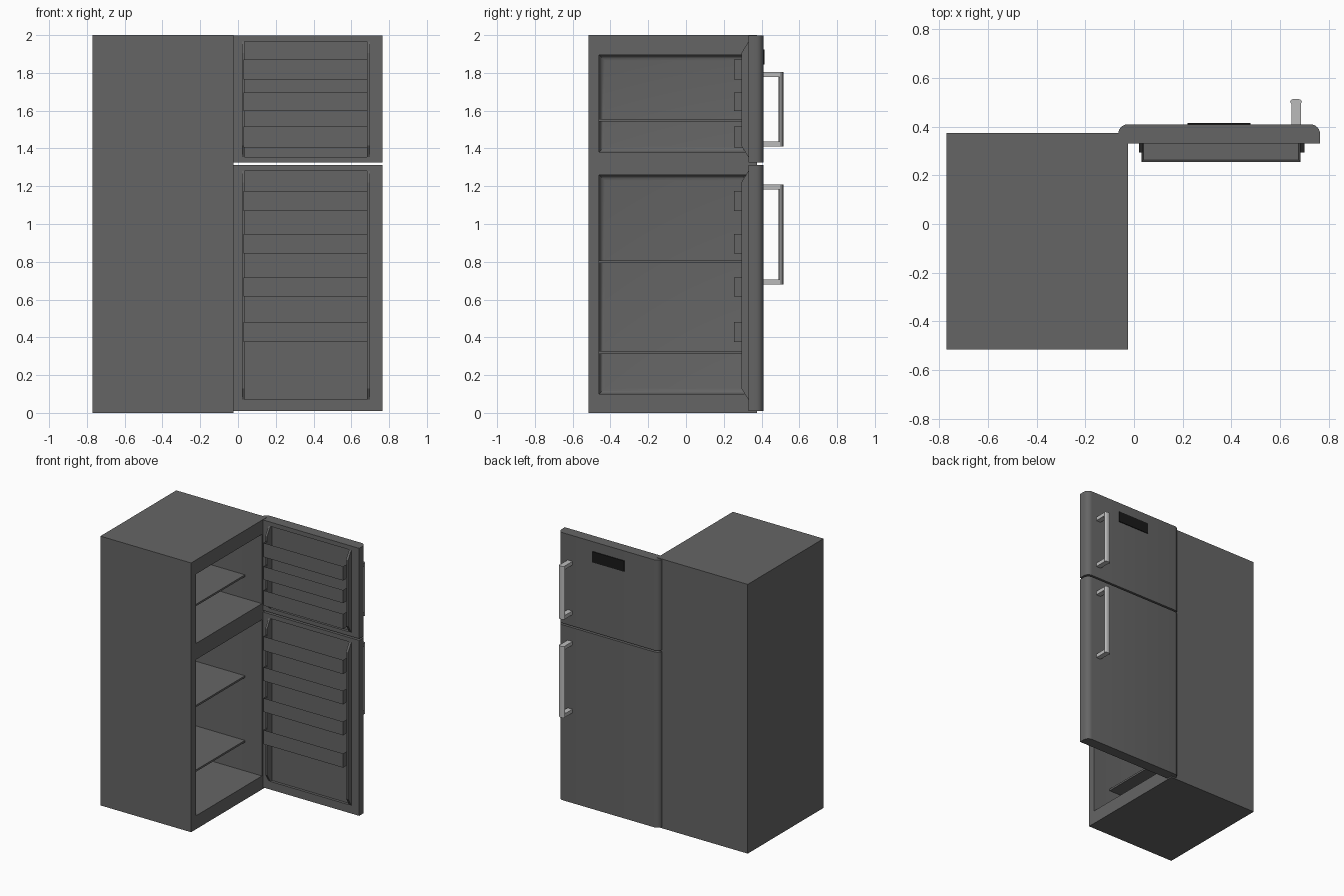
import bpy, bmesh, math

if "Cube" in bpy.data.objects:
    bpy.data.objects.remove(bpy.data.objects["Cube"])


def material(name, v):
    m = bpy.data.materials.new(name)
    m.diffuse_color = (v, v, v, 1)
    m.use_nodes = True
    m.node_tree.nodes["Principled BSDF"].inputs["Base Color"].default_value = m.diffuse_color
    return m


DARK = material("dark_grey", 0.13)
STEEL = material("light_steel", 0.5)
BLACK = material("black", 0.01)


def finish(name, bm, mat, smooth=False):
    bmesh.ops.recalc_face_normals(bm, faces=bm.faces[:])
    me = bpy.data.meshes.new(name)
    bm.to_mesh(me)
    bm.free()
    me.materials.append(mat)
    ob = bpy.data.objects.new(name, me)
    bpy.context.collection.objects.link(ob)
    if smooth:
        smooth_it(ob)
    return ob


def activate(ob):
    bpy.ops.object.select_all(action='DESELECT')
    ob.select_set(True)
    bpy.context.view_layer.objects.active = ob


def smooth_it(ob):
    activate(ob)
    bpy.ops.object.shade_smooth_by_angle(angle=math.radians(35))


def box(name, x, y, z, mat=DARK, bevel=0, pick=None, segs=4):
    """Box from ranges; edges chosen by pick(a, b) are rounded."""
    bm = bmesh.new()
    bmesh.ops.create_cube(bm, size=1)
    for v in bm.verts:
        v.co = [r[0] + (c + 0.5) * (r[1] - r[0]) for c, r in zip(v.co, (x, y, z))]
    if bevel:
        edges = [e for e in bm.edges if pick(e.verts[0].co, e.verts[1].co)]
        bmesh.ops.bevel(bm, geom=edges, offset=bevel, segments=segs, profile=0.5,
                        affect='EDGES')
    return finish(name, bm, mat, bool(bevel))


def cut(ob, cutter):
    mod = ob.modifiers.new("cut", 'BOOLEAN')
    mod.operation, mod.solver, mod.object = 'DIFFERENCE', 'EXACT', cutter
    activate(ob)
    bpy.ops.object.modifier_apply(modifier=mod.name)
    bpy.data.objects.remove(cutter)


def prism(name, profile, axis, lo, hi, mat=DARK, smooth=False):
    """Extrude a 2D profile along x (profile = y,z) or z (profile = x,y)."""
    place = (lambda p, t: (t, *p)) if axis == 'x' else (lambda p, t: (*p, t))
    bm = bmesh.new()
    a = [bm.verts.new(place(p, lo)) for p in profile]
    b = [bm.verts.new(place(p, hi)) for p in profile]
    bm.faces.new(a)
    bm.faces.new(b)
    n = len(a)
    for i in range(n):
        bm.faces.new((a[i], a[(i + 1) % n], b[(i + 1) % n], b[i]))
    return finish(name, bm, mat, smooth)


# Cabinet with two compartments opening towards +x
BACK = -0.72
cabinet = box("cabinet", (-0.77, -0.025), (-0.515, 0.375), (0, 2))
for z in ((0.10, 1.26), (1.38, 1.895)):
    cut(cabinet, box("cutter", (BACK, 0.05), (-0.46, 0.317), z, bevel=0.03,
                     pick=lambda a, b: max(a.x, b.x) < BACK + 0.01))
smooth_it(cabinet)

# Shelves
for name, z in (("freezer_shelf", 1.55), ("upper_shelf", 0.80), ("lower_shelf", 0.32)):
    box(name, (BACK - 0.01, -0.165), (-0.465, 0.322), (z - 0.007, z + 0.007))


def bin_tray(name, z0, z1):
    """Open-topped door bin."""
    x0, x1, y0, y1, t = 0.03, 0.685, 0.255, 0.355, 0.012
    bm = bmesh.new()
    bmesh.ops.create_cube(bm, size=1)
    for v in bm.verts:
        v.co = (x0 + (v.co.x + .5) * (x1 - x0), y0 + (v.co.y + .5) * (y1 - y0),
                z0 + (v.co.z + .5) * (z1 - z0))
    bm.normal_update()
    top = [f for f in bm.faces if f.normal.z > 0.9]
    bmesh.ops.inset_region(bm, faces=top, thickness=t)
    for v in top[0].verts:
        v.co.z = z0 + t
    return finish(name, bm, DARK)


def handle(name, z0, z1):
    """Oval upright bar on two stand-offs."""
    oval = [(0.666 + 0.024 * math.cos(a), 0.503 + 0.012 * math.sin(a))
            for a in (2 * math.pi * i / 20 for i in range(20))]
    prism(name + "_bar", oval, 'z', z0, z1, STEEL, True)
    for part, z in (("lower", z0), ("upper", z1 - 0.027)):
        box(f"{name}_{part}_post", (0.647, 0.686), (0.40, 0.502), (z, z + 0.027), STEEL)


def door(name, z0, z1, rim0, rim1, bins, grip):
    # Slab with rounded outer vertical edges and a recessed liner
    slab = box(name, (-0.065, 0.765), (0.33, 0.41), (z0, z1), bevel=0.04, segs=6,
               pick=lambda a, b: min(a.y, b.y) > 0.4 and abs(a.x - b.x) < 0.01)
    cut(slab, box("cutter", (0.02, 0.70), (0.30, 0.35), (rim0, rim1)))
    smooth_it(slab)
    # Tapered side rails that hold the bins
    rail = [(0.355, rim0), (0.33, rim0), (0.293, rim0 + 0.06),
            (0.293, rim1 - 0.06), (0.33, rim1), (0.355, rim1)]
    prism(name + "_left_rail", rail, 'x', 0.02, 0.035)
    prism(name + "_right_rail", rail, 'x', 0.682, 0.70)
    for i, (b0, b1) in enumerate(bins):
        bin_tray(f"{name}_bin_{i + 1}", b0, b1)
    handle(name + "_handle", *grip)


door("freezer_door", 1.325, 1.997, 1.355, 1.965,
     ((1.765, 1.87), (1.597, 1.695), (1.405, 1.517)), (1.41, 1.805))
door("fridge_door", 0.01, 1.313, 0.07, 1.28,
     ((1.07, 1.175), (0.845, 0.947), (0.615, 0.717), (0.375, 0.48)), (0.68, 1.21))

# Control display on the freezer door
box("display_panel", (0.22, 0.48), (0.40, 0.416), (1.845, 1.925), BLACK)
